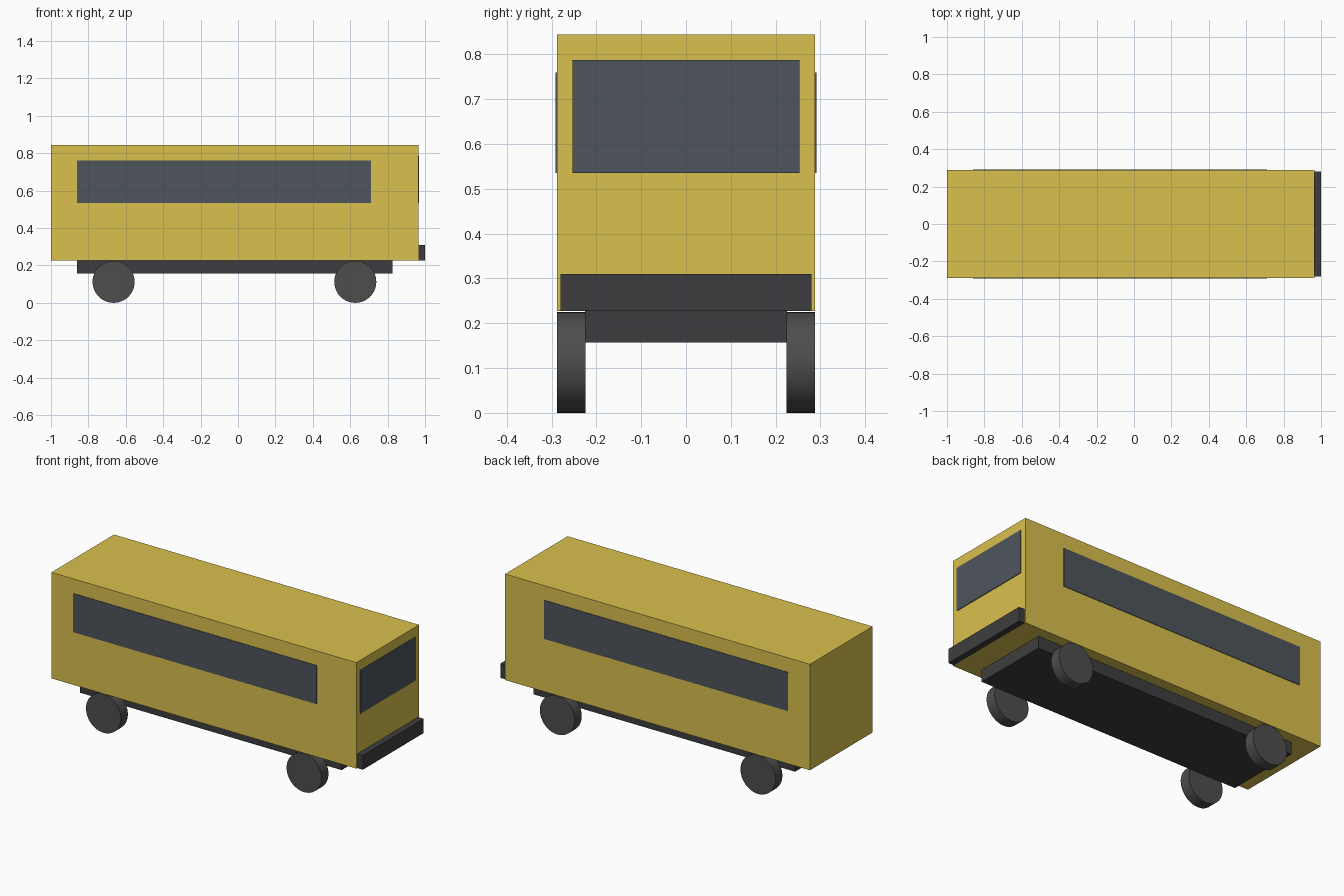
import bpy
from math import pi, radians

if "Cube" in bpy.data.objects:
    bpy.data.objects.remove(bpy.data.objects["Cube"])


def material(name, rgb):
    m = bpy.data.materials.new(name)
    m.diffuse_color = (*rgb, 1)
    m.use_nodes = True
    m.node_tree.nodes["Principled BSDF"].inputs["Base Color"].default_value = m.diffuse_color
    return m


YELLOW = material("yellow_paint", (0.70, 0.53, 0.075))
GLASS = material("dark_glass", (0.077, 0.091, 0.107))
TRIM = material("dark_trim", (0.048, 0.048, 0.05))
RUBBER = material("rubber", (0.075, 0.075, 0.075))


def box(name, x, y, z, mat):
    """Box spanning the given (min, max) ranges."""
    spans = (x, y, z)
    bpy.ops.mesh.primitive_cube_add(size=1, location=[(a + b) / 2 for a, b in spans])
    ob = bpy.context.object
    ob.name = name
    ob.scale = [b - a for a, b in spans]
    bpy.ops.object.transform_apply(location=False, rotation=False, scale=True)
    ob.data.materials.append(mat)
    return ob


def wheel(name, x, y):
    bpy.ops.mesh.primitive_cylinder_add(vertices=48, radius=0.1125, depth=0.064,
                                        location=(x, y, 0.1125), rotation=(pi / 2, 0, 0))
    ob = bpy.context.object
    ob.name = name
    bpy.ops.object.shade_smooth_by_angle(angle=radians(30))
    ob.data.materials.append(RUBBER)


# Body shell and underfloor chassis
box("body", (-1.0, 0.964), (-0.288, 0.288), (0.227, 0.844), YELLOW)
box("chassis", (-0.86, 0.825), (-0.225, 0.225), (0.157, 0.227), TRIM)

# Windscreen and bumper at the +x end
box("windscreen", (0.962, 0.968), (-0.253, 0.253), (0.535, 0.787), GLASS)
box("bumper", (0.964, 1.0), (-0.28, 0.28), (0.227, 0.31), TRIM)

# Side windows and wheels, mirrored across y
for side, s in (("right", -1), ("left", 1)):
    box(f"{side}_window", (-0.86, 0.71), sorted((s * 0.286, s * 0.291)), (0.535, 0.76), GLASS)
    for end, x in (("rear", -0.665), ("front", 0.627)):
        wheel(f"{end}_{side}_wheel", x, s * 0.256)
